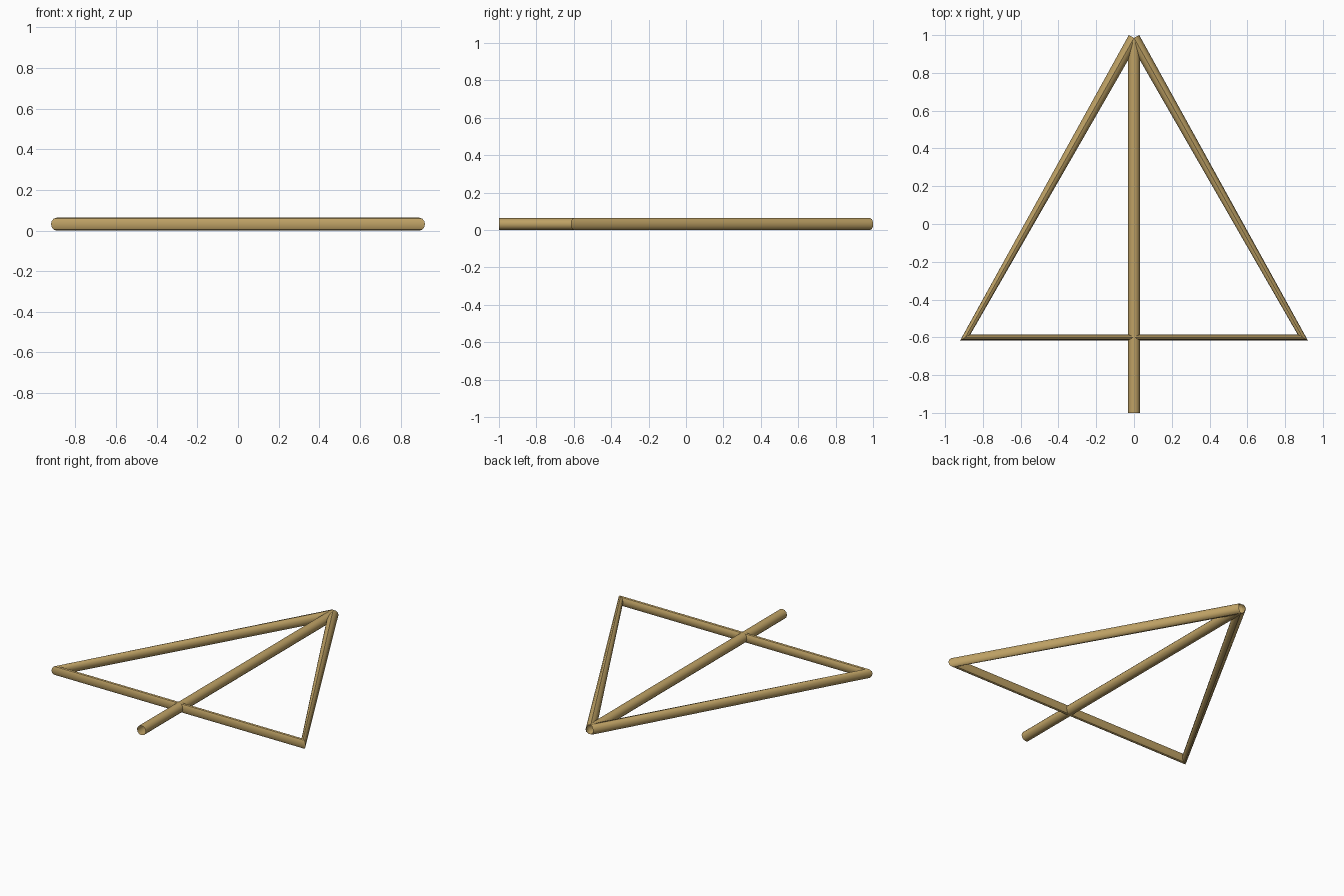
import bpy
import math

if "Cube" in bpy.data.objects:
    bpy.data.objects.remove(bpy.data.objects["Cube"])

RADIUS = 0.0315
APEX = (0.0, 0.985, RADIUS)

wood = bpy.data.materials.new("tan wood")
wood.diffuse_color = (0.52, 0.36, 0.13, 1.0)
wood.use_nodes = True
wood.node_tree.nodes["Principled BSDF"].inputs["Base Color"].default_value = wood.diffuse_color


def tube(name, points):
    """Open-ended round tube swept along straight segments."""
    curve = bpy.data.curves.new(name, "CURVE")
    curve.dimensions = "3D"
    curve.bevel_depth = RADIUS
    curve.bevel_resolution = 4
    curve.use_fill_caps = False
    spline = curve.splines.new("POLY")
    spline.points.add(len(points) - 1)
    for point, co in zip(spline.points, points):
        point.co = (*co, 1.0)
    curve.materials.append(wood)
    obj = bpy.data.objects.new(name, curve)
    bpy.context.collection.objects.link(obj)
    bpy.ops.object.select_all(action="DESELECT")
    obj.select_set(True)
    bpy.context.view_layer.objects.active = obj
    bpy.ops.object.convert(target="MESH")
    bpy.ops.object.shade_smooth_by_angle(angle=math.radians(35))
    return bpy.context.object


# Central spar running from the front handle to the apex
tube("center_spar", [(0, -1.0, RADIUS), APEX])

# Triangular outer frame, one bent tube starting and ending at the apex
tube("triangle_frame", [APEX, (-0.893, -0.6, RADIUS), (0.893, -0.6, RADIUS), APEX])
